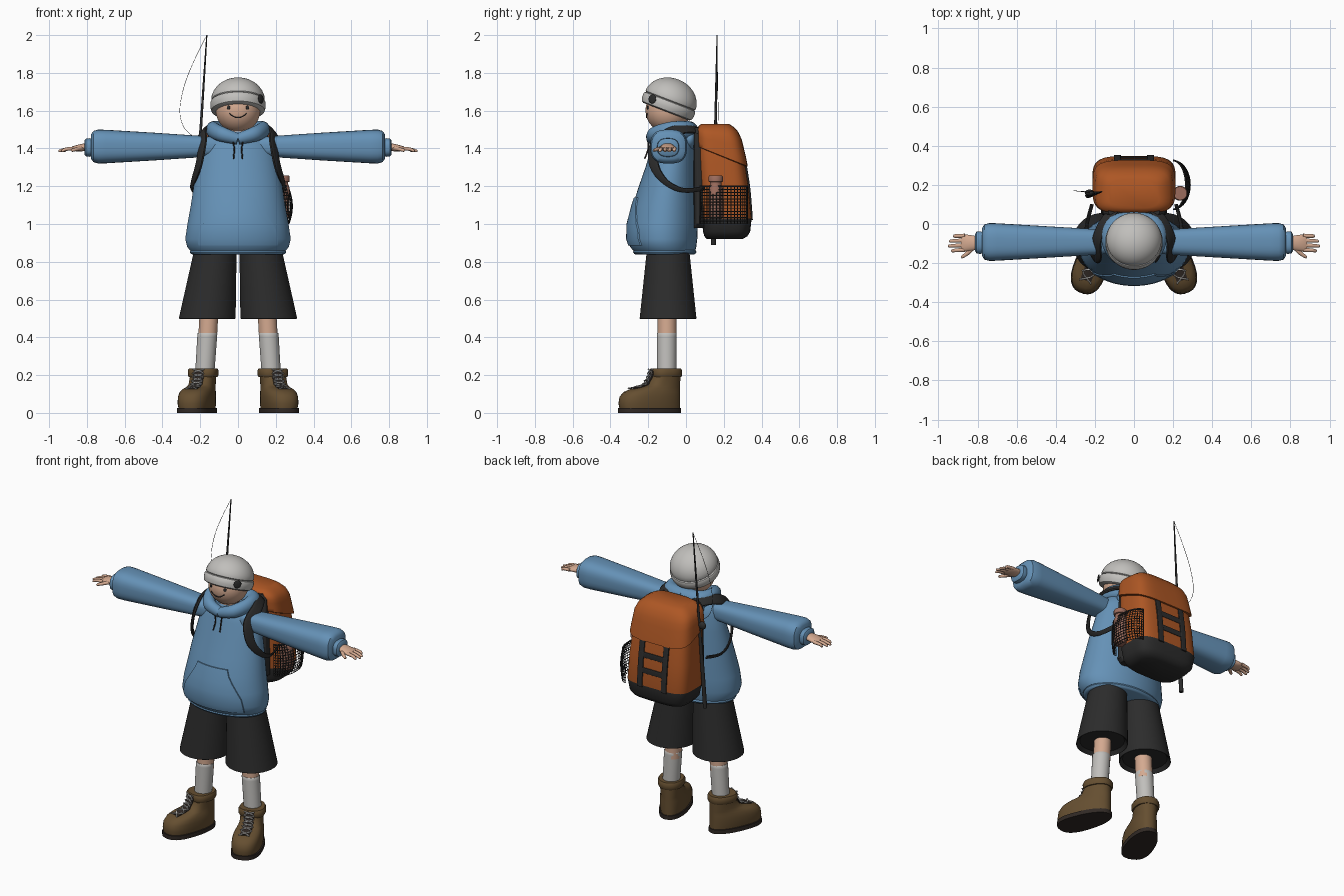
import bpy, bmesh, math
from mathutils import Vector, Matrix

if "Cube" in bpy.data.objects:
    bpy.data.objects.remove(bpy.data.objects["Cube"], do_unlink=True)


def material(name, *rgb):
    m = bpy.data.materials.new(name)
    m.use_nodes = True
    m.diffuse_color = (*rgb, 1)
    m.node_tree.nodes["Principled BSDF"].inputs["Base Color"].default_value = (*rgb, 1)
    return m


BLUE = material("blue fleece", .13, .285, .47)
ORANGE = material("orange canvas", .42, .095, .018)
SKIN = material("skin", .66, .40, .28)
GREY = material("light grey knit", .53, .52, .50)
BLACK = material("black cloth", .025, .025, .025)
BROWN = material("brown leather", .13, .077, .03)
SOLE = material("dark rubber", .03, .022, .018)
BOTTLE = material("dusty pink", .33, .15, .11)


def loft(name, rings, mat, rule=None, mirror=False, closed=True, matrix=None, angle=40):
    """Skin a list of point rings; rule(face) picks the material index."""
    bm = bmesh.new()
    rows = [[bm.verts.new(p) for p in r] for r in rings]
    n = len(rows[0])
    for a, b in zip(rows, rows[1:]):
        for i in range(n if closed else n - 1):
            j = (i + 1) % n
            bm.faces.new((a[i], a[j], b[j], b[i]))
    if closed:
        bm.faces.new(rows[0])
        bm.faces.new(rows[-1])
    bmesh.ops.recalc_face_normals(bm, faces=bm.faces)
    if rule:
        for f in bm.faces:
            f.material_index = rule(f)
    if matrix:
        bm.transform(matrix)
    me = bpy.data.meshes.new(name)
    bm.to_mesh(me)
    bm.free()
    for m in mat if isinstance(mat, list) else [mat]:
        me.materials.append(m)
    me.shade_smooth()
    me.set_sharp_from_angle(angle=math.radians(angle))
    ob = bpy.data.objects.new(name, me)
    bpy.context.collection.objects.link(ob)
    if mirror:
        ob.modifiers.new("Mirror", 'MIRROR').use_mirror_merge = False
    return ob


def oval(a, b, n=32, p=2.0, egg=0.0):
    """Superellipse outline in two dimensions."""
    f = lambda v: math.copysign(abs(v) ** (2 / p), v)
    ts = [2 * math.pi * (i + .5) / n for i in range(n)]
    return [(a * f(math.cos(t)) * (1 - egg * math.sin(t)), b * f(math.sin(t))) for t in ts]


def ring_z(z, rx, y0, y1, cx=0, **kw):
    return [(cx + u, (y0 + y1) / 2 + v, z) for u, v in oval(rx, (y1 - y0) / 2, **kw)]


def ring_x(x, cy, cz, ry, rz, **kw):
    return [(x, cy + u, cz + v) for u, v in oval(ry, rz, **kw)]


def at(sections, z, k):
    """Interpolate column k of a section list at height z."""
    for a, b in zip(sections, sections[1:]):
        if a[0] <= z <= b[0]:
            return a[k] + (b[k] - a[k]) * (z - a[0]) / (b[0] - a[0])
    return sections[0][k] if z < sections[0][0] else sections[-1][k]


def sweep(name, pts, sizes, mat, centre=(0, 0, -20), steps=5, n=10, p=2.0, **kw):
    """Tube or strap along a smooth path; its flat side faces away from centre."""
    pts = [Vector(q) for q in pts]
    sizes = sizes if isinstance(sizes, list) else [sizes] * len(pts)
    path = []
    for i in range(len(pts) - 1):
        a, b = pts[max(i - 1, 0)], pts[i]
        c, d = pts[i + 1], pts[min(i + 2, len(pts) - 1)]
        for s in range(steps + (i == len(pts) - 2)):
            t = s / steps
            q = b + (c - a) * t / 2 + (a * 2 - b * 5 + c * 4 - d) * t * t / 2 + (b * 3 - a - c * 3 + d) * t ** 3 / 2
            path.append((q, Vector(sizes[i]).lerp(Vector(sizes[i + 1]), t)))
    rings = []
    for i, (q, size) in enumerate(path):
        tan = path[min(i + 1, len(path) - 1)][0] - path[max(i - 1, 0)][0]
        side = tan.cross(q - Vector(centre)).normalized()
        up = side.cross(tan).normalized()
        rings.append([q + side * u + up * v for u, v in oval(size[0], size[1], n, p)])
    return loft(name, rings, mat, **kw)


def ball(name, loc, radii, mat, normal=None, **kw):
    m = Matrix.Translation(loc)
    if normal:
        m = m @ Vector(normal).to_track_quat('Z', 'Y').to_matrix().to_4x4()
    angles = [math.pi * (i / 16 - .5) * .99 for i in range(17)]
    rings = [[(u, v, radii[2] * math.sin(t)) for u, v in oval(radii[0] * math.cos(t), radii[1] * math.cos(t))]
             for t in angles]
    return loft(name, rings, mat, matrix=m, **kw)


# Hoodie: torso, hem, pouch pocket, hood and cords
torso = [(.86, .255, -.28, .05), (.88, .27, -.297, .055), (.92, .28, -.31, .06), (1, .268, -.308, .063),
         (1.1, .25, -.282, .06), (1.2, .235, -.25, .055), (1.3, .215, -.215, .05), (1.4, .195, -.185, .045),
         (1.46, .165, -.165, .04), (1.49, .11, -.15, .02)]
loft("hoodie_torso", [ring_z(*s, n=48) for s in torso], BLUE)
loft("hoodie_hem", [ring_z(z, .25 + d, -.275 - d, .05 + d, n=48)
                    for z, d in ((.838, -.01), (.842, 0), (.852, .006), (.865, 0))], BLUE)
pocket = []
for z, w in ((.885, .21), (.92, .212), (.97, .2), (1, .185), (1.06, .145), (1.1, .12), (1.14, .105)):
    rx, y0, y1 = (at(torso, z, k) for k in (1, 2, 3))
    row = [(x, (y0 + y1) / 2 - (y1 - y0) / 2 * math.sqrt(1 - (x / rx) ** 2)) for x in (w * i / 8 for i in range(-8, 9))]
    pocket.append([(x, y - .007, z) for x, y in row] + [(x, y + .01, z) for x, y in reversed(row)])
loft("pouch_pocket", pocket, BLUE)
sweep("hood", [(0, -.18, 1.45), (.085, -.165, 1.475), (.132, -.08, 1.497), (.1, 0, 1.495), (0, .015, 1.49)],
      [(.03, .03), (.037, .04), (.036, .045), (.048, .05), (.052, .055)], BLUE, n=16, mirror=True)
ball("hood_back", (0, .02, 1.45), (.14, .05, .07), BLUE)
sweep("drawstrings", [(.03, -.2, 1.465), (.02, -.2, 1.4), (.024, -.219, 1.345)], (.004, .004), SOLE,
      centre=(0, 20, 1), mirror=True)

# Sleeves, cuffs and hands
loft("sleeves", [ring_x(x, -.092, 1.41, ry, rz, p=2.8) for x, ry, rz in
                 ((.1, .058, .05), (.2, .066, .057), (.45, .081, .074), (.7, .096, .089), (.74, .097, .09),
                  (.765, .09, .083), (.778, .07, .065))], BLUE, mirror=True)
loft("cuffs", [ring_x(x, -.095, 1.405, r, r * .85, p=2.6) for x, r in
               ((.77, .052), (.785, .058), (.805, .056), (.812, .045))], BLUE, mirror=True)
loft("palms", [ring_x(x, -.097, z, a, b, n=20) for x, z, a, b in
               ((.8, 1.408, .034, .022), (.84, 1.403, .042, .019), (.875, 1.399, .044, .013), (.885, 1.398, .038, .008))],
     SKIN, mirror=True)
for finger, y, tip in (("little", -.06, .925), ("ring", -.084, .945), ("middle", -.108, .95), ("index", -.132, .935)):
    sweep(finger + "_fingers", [(.865, y, 1.4), (.91, y * 1.02, 1.396), (tip - .006, y * 1.04, 1.387), (tip, y * 1.04, 1.385)],
          [(.011, .01), (.01, .009), (.008, .007), (.003, .003)], SKIN, mirror=True)
sweep("thumbs", [(.82, -.115, 1.402), (.85, -.148, 1.397), (.878, -.168, 1.39), (.882, -.17, 1.389)],
      [(.014, .012), (.011, .01), (.008, .008), (.003, .003)], SKIN, mirror=True)

# Head and face
ball("head", (0, -.095, 1.602), (.118, .12, .12), SKIN)
loft("neck", [ring_z(z, .06, -.15, -.03) for z in (1.43, 1.52)], SKIN)
face_y = lambda x, z: -.095 - .12 * math.sqrt(1 - (x / .118) ** 2 - ((z - 1.602) / .12) ** 2)
ball("eyes", (.05, face_y(.05, 1.616), 1.616), (.009, .011, .004), BLACK, normal=(.4, -.9, .1), mirror=True)
smile = [(x, 1.563 + .022 * (x / .046) ** 2) for x in (.046 * i / 4 for i in range(-4, 5))]
sweep("smile", [(x, face_y(x, z) - .001, z) for x, z in smile], (.003, .003), BLACK, n=8)

# Knitted cap with folded band and dark lining, tilted back
profile = [(.13, 0), (.141, .006), (.147, .025), (.147, .048), (.143, .056), (.136, .059), (.141, .064)]
profile += [(.143 * math.cos(t), .06 + .122 * math.sin(t)) for t in (math.pi / 2 * i / 12 * .99 for i in range(1, 13))]
lining = [(.04, .155), (.1, .12), (.122, .06), (.127, .003)]
tilt = Matrix.Translation((0, -.105, 1.595)) @ Matrix.Rotation(math.radians(-21), 4, 'X')
cap_rings = [[(u, v, z) for u, v in oval(r, r, 40)] for r, z in profile]
loft("cap", cap_rings, GREY, matrix=tilt)
loft("cap_lining", [[(u, v, z - .002) for u, v in oval(r, r, 40)] for r, z in lining], BLACK, matrix=tilt, closed=True)
ball("cap_patch", (.121, -.178, 1.662), (.024, .024, .006), BLACK, normal=(.83, -.55, .1))

# Shorts, legs and socks
loft("shorts", [ring_z(z, r, -.095 - r, -.095 + r, cx) for z, r, cx in
                ((.52, .13, .162), (.498, .148, .163), (.5, .151, .163), (.86, .113, .12))], BLACK, mirror=True)
loft("legs", [ring_z(z, .05, -.15, -.05, cx, n=24) for z, cx in ((.38, .162), (.56, .152))], SKIN, mirror=True)
loft("socks", [ring_z(z, r, -.102 - r, -.102 + r, cx, n=24) for z, r, cx in
               ((.18, .051, .178), (.405, .053, .163), (.42, .053, .162), (.424, .05, .162))], GREY, mirror=True)

# Boots: upper, sole, collar, tongue and laces
boot = [(.02, -.262, .07, .077), (.05, -.268, .07, .082), (.085, -.262, .07, .082), (.11, -.24, .07, .079),
        (.125, -.205, .07, .073), (.137, -.15, .07, .068), (.15, -.115, .07, .065), (.19, -.09, .07, .065),
        (.225, -.082, .07, .068)]
turn = Matrix.Translation((.178, -.1, 0)) @ Matrix.Rotation(math.radians(20), 4, 'Z')
egg_ring = lambda z, y0, y1, r: ring_z(z, r, y0, y1, p=2.4, egg=.16)
on_boot = dict(mirror=True, matrix=turn)
loft("boot_uppers", [egg_ring(*s) for s in boot], BROWN, angle=60, **on_boot)
loft("boot_soles", [egg_ring(z, -.27, .075, .086) for z in (0, .026)], SOLE, **on_boot)
loft("boot_collars", [egg_ring(z, -.082 - d, .07 + d, .068 + d) for z, d in
                      ((.19, .004), (.2, .009), (.225, .009), (.235, .003))], BROWN, **on_boot)
heights = [.228, .206, .186, .166, .15, .138, .127]
front = [(z, at(boot, z, 1)) for z in heights]
sweep("boot_tongues", [(0, y - .003, z) for z, y in front], (.03, .007), SOLE, centre=(0, 5, -5), **on_boot)
for side in (1, -1):
    sweep("laces", [(side * .032 * (-1) ** i, y - .012, z + .003) for i, (z, y) in enumerate(front)], (.004, .004),
          GREY, centre=(0, 20, -20), steps=3, n=6, **on_boot)

# Backpack: body with dark base, lid, back panel, webbing
pack = [(.92, .15, .11, .30), (.935, .18, .097, .325), (.96, .2, .09, .34), (1.03, .213, .083, .348), (1.2, .208, .07, .332),
        (1.33, .198, .06, .312), (1.45, .188, .056, .285), (1.5, .17, .06, .262), (1.52, .14, .075, .24)]
loft("pack_body", [ring_z(*s, n=40, p=4) for s in pack], [ORANGE, BLACK],
     rule=lambda f: int(f.calc_center_median().z < 1.03), angle=60)
lid = []
for z, g in ((1.305, .002), (1.31, .012), (1.35, .012), (1.41, .011), (1.45, .01), (1.49, .009), (1.515, .006), (1.53, -.012)):
    rx, y0, y1 = (at(pack, z, k) for k in (1, 2, 3))
    lift = .4 * (1.53 - z) / .22
    lid.append([(x, y, h + lift * (y1 - y)) for x, y, h in ring_z(z, rx + g, y0 - g / 2, y1 + g, n=40, p=4)])
loft("pack_lid", lid, ORANGE, angle=60)
loft("pack_back_panel", [ring_z(z, r, .04, .1, p=5) for z, r in ((.98, .15), (1.0, .17), (1.48, .16), (1.51, .13))], BLACK)
back = lambda x, z: (x, at(pack, z, 3) + .001, z)
flat = dict(centre=(0, -20, 1.15), n=12, p=6)
sweep("webbing_uprights", [back(.085, z) for z in (1.33, 1.2, 1.1, 1.02)], (.018, .006), BLACK, mirror=True, **flat)
for z in (1.22, 1.125):
    sweep("webbing_crossbar", [back(x, z) for x in (-.1, 0, .1)], (.017, .005), BLACK, **flat)

# Shoulder straps looping under the arms
sweep("shoulder_straps",
      [(.1, .07, 1.49), (.15, .01, 1.505), (.188, -.08, 1.485), (.188, -.162, 1.42), (.208, -.168, 1.31),
       (.238, -.105, 1.22), (.242, -.01, 1.178), (.215, .1, 1.19)],
      [(.03, .007), (.032, .009), (.033, .009), (.033, .009), (.027, .009), (.016, .006), (.013, .005), (.013, .005)],
      BLACK, centre=(0, -.06, 1.33), p=4, n=12, mirror=True)

# Mesh side pocket and bottle
net = []
for i in range(13):
    z, bulge = 1.0 + .2 * i / 12, .055 + .033 * math.sin(math.pi * (.15 + .75 * i / 12))
    net.append([(.2 + bulge * math.sin(t), .2 - .125 * math.cos(t), z) for t in (math.pi * j / 20 for j in range(21))])
mesh_pocket = loft("mesh_pocket", net, BLACK, closed=False)
wire = mesh_pocket.modifiers.new("Wireframe", 'WIREFRAME')
wire.thickness = .005
sweep("mesh_pocket_rim", net[-1], (.005, .005), BLACK, steps=1, n=8)
loft("bottle", [ring_z(z, r, .157 - r, .157 + r, .236, n=24) for z, r in
                ((1.03, .034), (1.04, .038), (1.19, .038), (1.21, .03), (1.222, .03), (1.224, .038), (1.25, .038), (1.256, .034))],
     BOTTLE)

# Fishing rod, reel and loose line
sweep("rod", [(-.237, .145, .89), (-.222, .148, 1.12), (-.2, .155, 1.46), (-.165, .165, 2)],
      [(.013, .013), (.012, .012), (.008, .008), (.003, .003)], BLACK, centre=(0, -20, 1))
ball("reel", (-.228, .16, 1.42), (.024, .016, .024), BLACK)
sweep("rod_line", [(-.165, .165, 2), (-.23, .166, 1.87), (-.285, .168, 1.73), (-.308, .17, 1.6), (-.285, .168, 1.51),
                   (-.225, .16, 1.455)], (.0012, .0012), BLACK, centre=(0, -20, 1), n=6)
